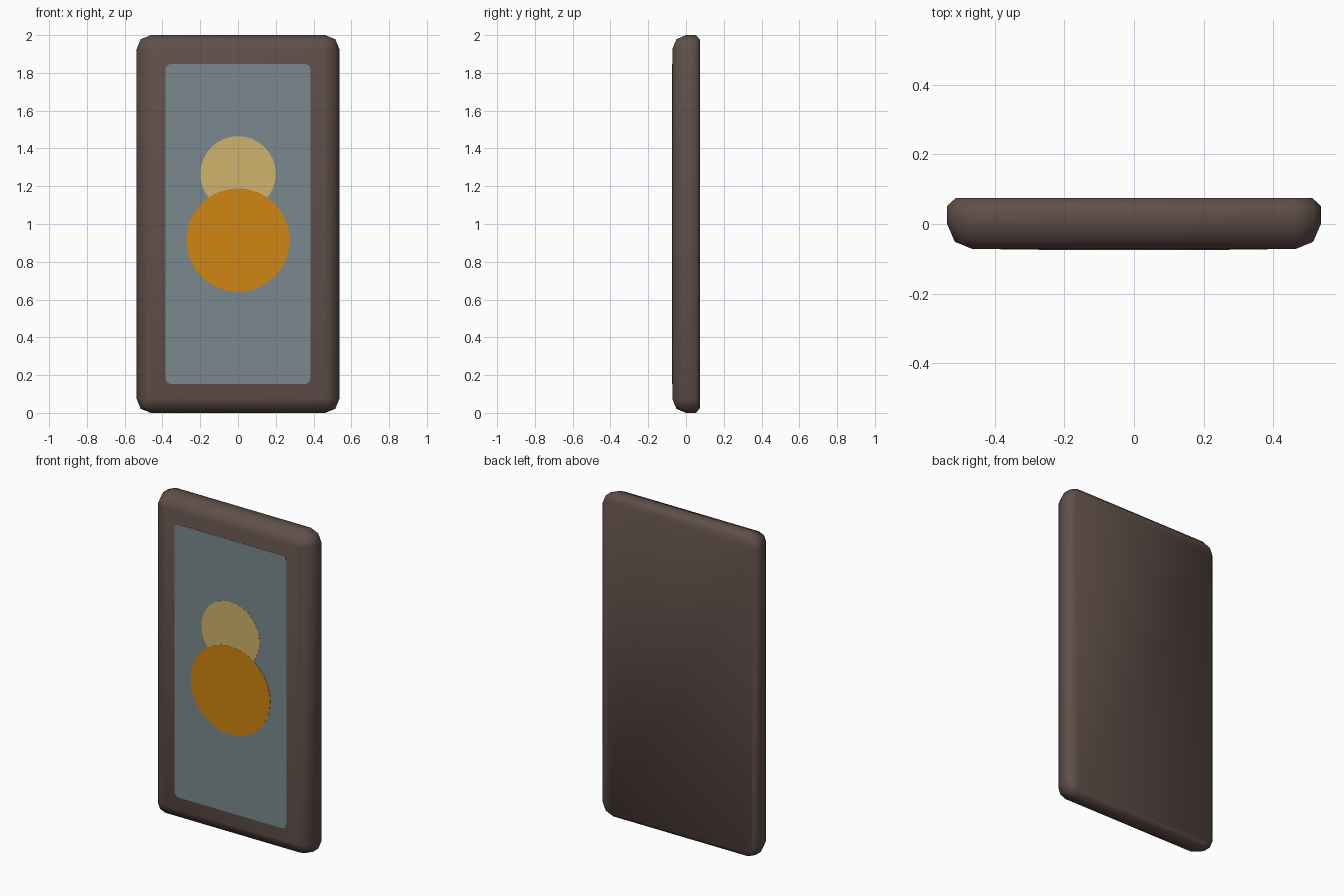
import bpy, bmesh, math

if "Cube" in bpy.data.objects:
    bpy.data.objects.remove(bpy.data.objects["Cube"])


def srgb(r, g, b):
    lin = lambda c: c / 12.92 if c <= 0.04045 else ((c + 0.055) / 1.055) ** 2.4
    return tuple(lin(v / 255) for v in (r, g, b)) + (1,)


def material(name, rgb):
    m = bpy.data.materials.new(name)
    m.diffuse_color = srgb(*rgb)
    m.use_nodes = True
    m.node_tree.nodes["Principled BSDF"].inputs["Base Color"].default_value = m.diffuse_color
    return m


def finish(name, bm, mat):
    bmesh.ops.recalc_face_normals(bm, faces=bm.faces)
    me = bpy.data.meshes.new(name)
    bm.to_mesh(me)
    bm.free()
    me.materials.append(mat)
    ob = bpy.data.objects.new(name, me)
    bpy.context.collection.objects.link(ob)
    return ob


def rounded_rect(hx, hz, r, seg):
    """Outline in x,z around the middle of the board (z = 1)."""
    pts = []
    for k, (sx, sz) in enumerate(((1, 1), (-1, 1), (-1, -1), (1, -1))):
        for i in range(seg + 1):
            a = math.pi / 2 * (k + i / seg)
            pts.append((sx * (hx - r) + r * math.cos(a), 1 + sz * (hz - r) + r * math.sin(a)))
    return pts


def plate(name, pts, front, back, mat):
    """Flat plate with its face towards -y."""
    bm = bmesh.new()
    f = bm.faces.new([bm.verts.new((x, back, z)) for x, z in pts])
    ext = bmesh.ops.extrude_face_region(bm, geom=[f])
    for v in ext["geom"]:
        if isinstance(v, bmesh.types.BMVert):
            v.co.y = front
    return finish(name, bm, mat)


def disc(cz, r, n=32):
    return [(r * math.cos(2 * math.pi * i / n), cz + r * math.sin(2 * math.pi * i / n)) for i in range(n)]


brown = material("dark brown", (96, 79, 73))
slate = material("slate blue grey", (122, 137, 141))
orange = material("orange", (208, 133, 17))
sand = material("sand yellow", (208, 179, 108))

# Board: outline rings lofted from rounded front to chamfered back (y, inset, corner radius)
W, H = 0.537, 1.0
rings = [(-0.072, 0.073, 0.003), (-0.051, 0.022, 0.052), (0.0, 0.0, 0.075),
         (0.052, 0.0, 0.075), (0.075, 0.025, 0.05)]
bm = bmesh.new()
loops = [[bm.verts.new((x, y, z)) for x, z in rounded_rect(W - d, H - d, r, 2)] for y, d, r in rings]
for a, b in zip(loops, loops[1:]):
    for i in range(len(a)):
        j = (i + 1) % len(a)
        bm.faces.new((a[i], a[j], b[j], b[i]))
bm.faces.new(loops[0])
bm.faces.new(loops[-1])
for f in bm.faces:
    f.smooth = True
finish("board", bm, brown)

# Inlaid panel and the two painted discs, layered on the front
plate("panel", rounded_rect(0.384, 0.847, 0.03, 4), -0.0735, -0.071, slate)
plate("small_disc", disc(1.265, 0.2), -0.0743, -0.073, sand)
plate("large_disc", disc(0.915, 0.274), -0.075, -0.073, orange)
